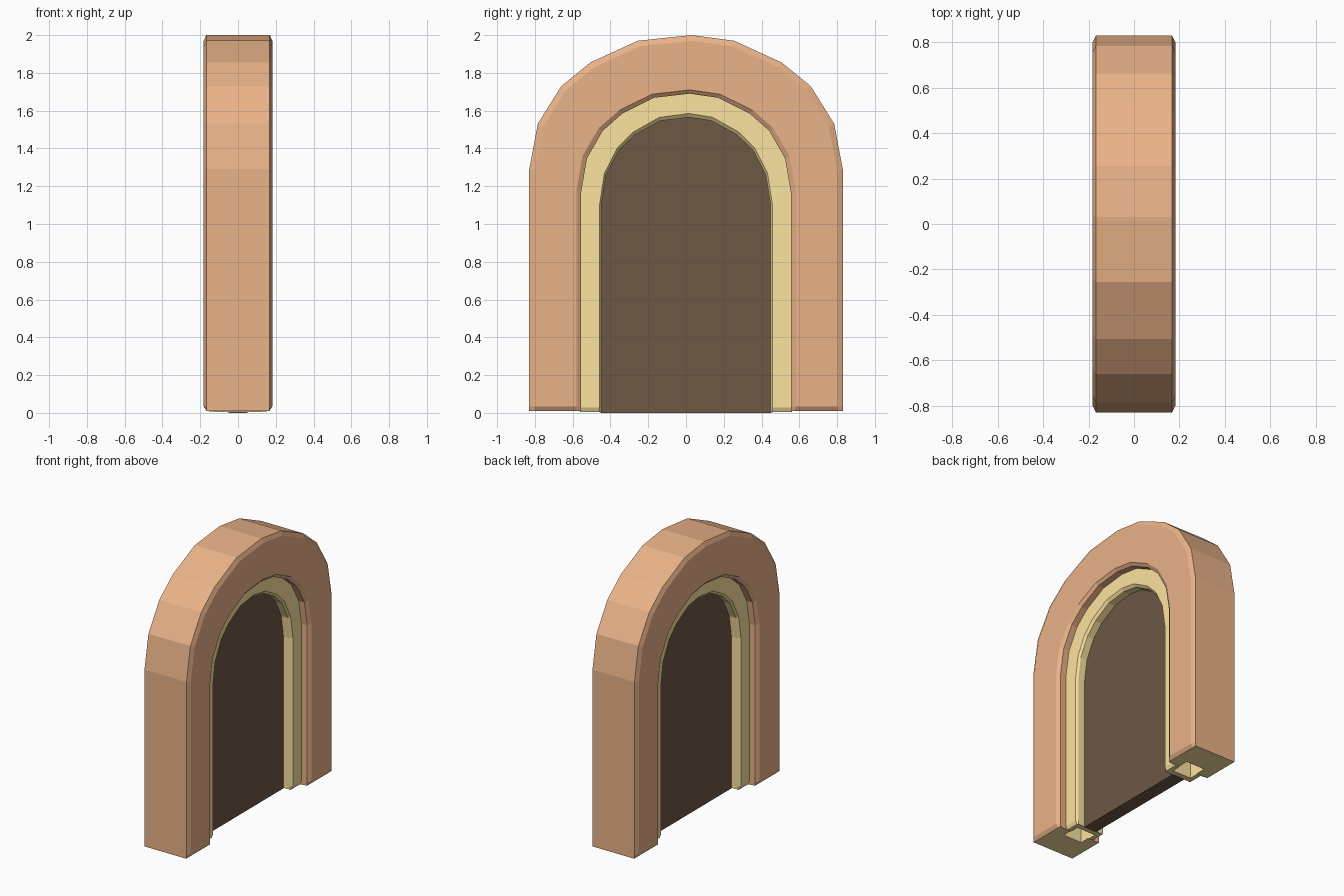
import bpy, bmesh

if "Cube" in bpy.data.objects:
    bpy.data.objects.remove(bpy.data.objects["Cube"])

# Right half of the arch curve as fractions of half width and rise
CURVE = [(1, 0), (.945, .34), (.795, .62), (.61, .796), (.307, .958)]


def material(name, rgb):
    m = bpy.data.materials.new(name)
    m.diffuse_color = (*rgb, 1)
    m.use_nodes = True
    m.node_tree.nodes["Principled BSDF"].inputs["Base Color"].default_value = m.diffuse_color
    return m


CLAY = material("clay", (.82, .45, .25))
SAND = material("sand", (.98, .77, .35))
DARK = material("dark_brown", (.155, .097, .06))


def arch(x, w, spring, top, base, foot_x):
    """Arch outline in the plane x; the foot narrows to foot_x as a bevel."""
    foot = max(-foot_x, min(foot_x, x))
    half = [(f * w, spring + g * (top - spring)) for f, g in CURVE]
    pts = [(w, base + .025)] + half + [(.03 * w / .83, top)]
    pts += [(-y, z) for y, z in reversed(half)] + [(-w, base + .025)]
    return [(foot, w, base)] + [(x, y, z) for y, z in pts] + [(foot, -w, base)]


def finish(name, bm, mat):
    bmesh.ops.recalc_face_normals(bm, faces=bm.faces)
    me = bpy.data.meshes.new(name)
    bm.to_mesh(me)
    bm.free()
    me.materials.append(mat)
    ob = bpy.data.objects.new(name, me)
    bpy.context.collection.objects.link(ob)
    return ob


def sweep(name, rails, base, foot_x, mat, cap=False):
    bm = bmesh.new()
    rows = [[bm.verts.new(p) for p in arch(*r, base, foot_x)] for r in rails]
    for a, b in zip(rows, rows[1:]):
        for i in range(len(a) - 1):
            bm.faces.new((a[i], a[i + 1], b[i + 1], b[i]))
    if cap:
        for r in rows:
            bm.faces.new(r)
        bm.faces.new((rows[0][0], rows[1][0], rows[1][-1], rows[0][-1]))
    return finish(name, bm, mat)


def mirrored(side):
    return [(-x, *r) for x, *r in side] + list(reversed(side))


# Thick outer surround, chamfered at its face edges
side = [(.10, .555, 1.17, 1.69), (.165, .555, 1.17, 1.69), (.182, .58, 1.18, 1.71),
        (.182, .80, 1.28, 1.97), (.168, .83, 1.29, 2.0)]
sweep("outer_surround", mirrored(side), .01, .166, CLAY)

# Stepped inner trim on both faces
for label, s in (("front", 1), ("back", -1)):
    rails = [(.119, .56, 1.172, 1.694), (.119, .457, 1.105, 1.585),
             (.103, .448, 1.10, 1.565), (.048, .448, 1.10, 1.565)]
    sweep("inner_trim_" + label, [(s * x, *r) for x, *r in rails], .004, .107, SAND)

# Dark infill panel
sweep("infill_panel", mirrored([(.05, .452, 1.10, 1.568)]), 0, .05, DARK, True)

# Undersides of the legs, each with a recessed socket
for label, s in (("left", -1), ("right", 1)):
    bm = bmesh.new()
    rows = []
    for y, half, z in ((.448, .107, .004), (.49, .107, .004), (.554, .107, .004),
                       (.555, .166, .01), (.63, .166, .01), (.83, .166, .01)):
        rows.append([bm.verts.new((x, s * y, z)) for x in (-half, -.075, .075, half)])
    for j in range(5):
        for i in range(3):
            if i == 1 and j in (1, 2, 3):
                continue
            bm.faces.new((rows[j][i], rows[j][i + 1], rows[j + 1][i + 1], rows[j + 1][i]))
    hole = [rows[j][1] for j in (1, 2, 3, 4)] + [rows[j][2] for j in (4, 3, 2, 1)]
    top = [bm.verts.new((v.co.x, v.co.y, .12)) for v in hole]
    for i in range(8):
        k = (i + 1) % 8
        bm.faces.new((hole[i], hole[k], top[k], top[i]))
    bm.faces.new(top)
    finish("leg_underside_" + label, bm, SAND)
